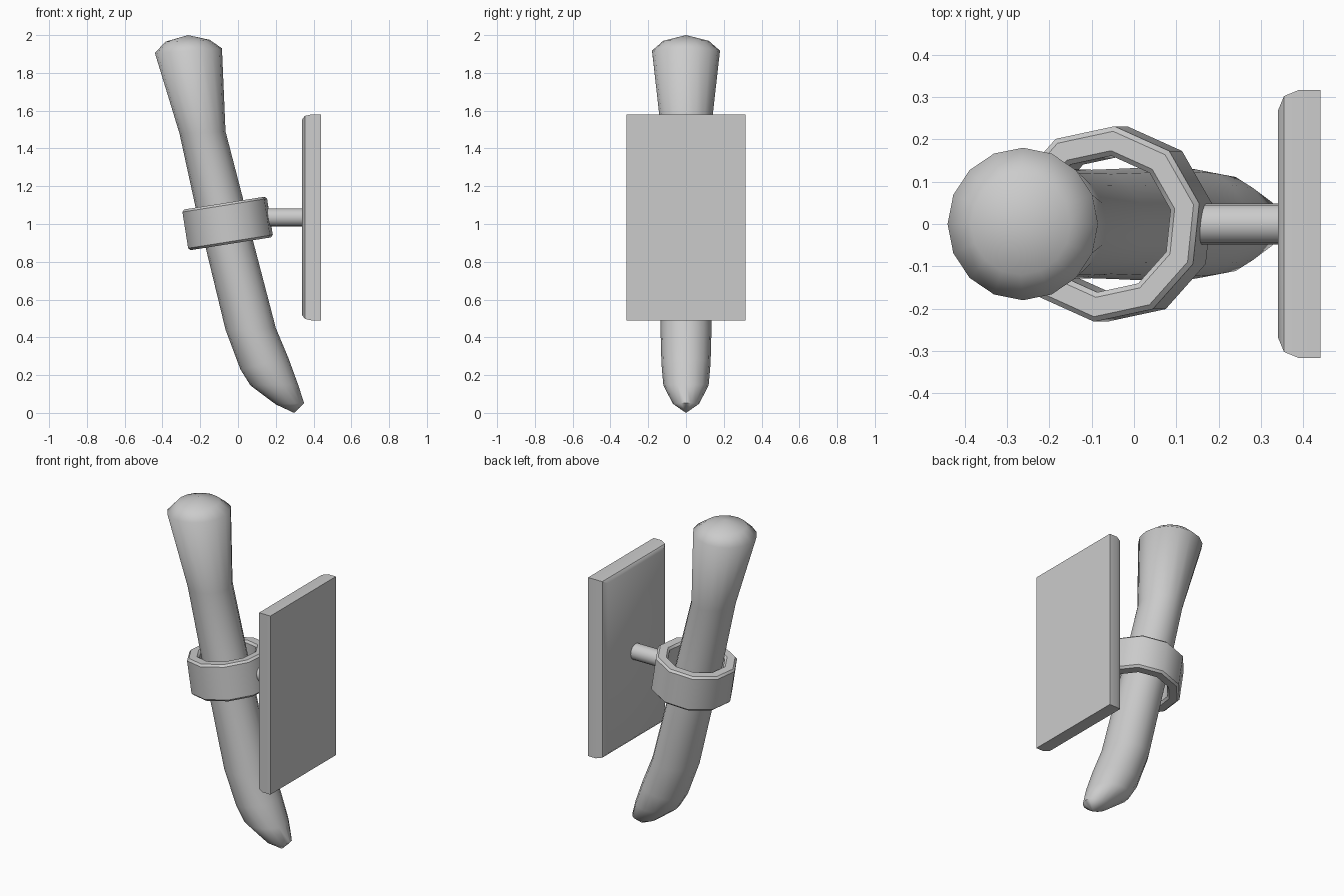
import bpy, bmesh
from math import sin, cos, pi, radians
from mathutils import Matrix, Vector

if "Cube" in bpy.data.objects:
    bpy.data.objects.remove(bpy.data.objects["Cube"])


def finish(bm, name, angle=40):
    bmesh.ops.recalc_face_normals(bm, faces=bm.faces)
    mesh = bpy.data.meshes.new(name)
    bm.to_mesh(mesh)
    bm.free()
    obj = bpy.data.objects.new(name, mesh)
    bpy.context.collection.objects.link(obj)
    bpy.ops.object.select_all(action='DESELECT')
    obj.select_set(True)
    bpy.context.view_layer.objects.active = obj
    bpy.ops.object.shade_smooth_by_angle(angle=radians(angle))
    return obj


def bridge(bm, a, b):
    n = len(a)
    for i in range(n):
        bm.faces.new((a[i], a[(i + 1) % n], b[(i + 1) % n], b[i]))


# Curved torch handle: elliptical rings (left x, z, right x, z, half depth)
RINGS = [
    (-0.385, 1.965, -0.150, 1.975, 0.120),
    (-0.440, 1.905, -0.085, 1.930, 0.180),
    (-0.310, 1.480, -0.066, 1.490, 0.131),
    (-0.225, 1.090, 0.025, 1.140, 0.128),
    (-0.170, 0.870, 0.080, 0.910, 0.130),
    (-0.066, 0.440, 0.200, 0.450, 0.135),
    (0.013, 0.230, 0.267, 0.290, 0.130),
    (0.066, 0.145, 0.318, 0.150, 0.120),
    (0.200, 0.045, 0.350, 0.052, 0.070),
]
SIDES = 16
bm = bmesh.new()
loops = []
for lx, lz, rx, rz, d in RINGS:
    c = Vector(((lx + rx) / 2, 0, (lz + rz) / 2))
    u = Vector(((rx - lx) / 2, 0, (rz - lz) / 2))
    loops.append([bm.verts.new(c + u * cos(t) + Vector((0, d * sin(t), 0)))
                  for t in (2 * pi * i / SIDES for i in range(SIDES))])
for a, b in zip(loops, loops[1:]):
    bridge(bm, a, b)
for loop, tip in ((loops[0], (-0.265, 0, 2.0)), (loops[-1], (0.297, 0, 0.0))):
    v = bm.verts.new(tip)
    for i in range(SIDES):
        bm.faces.new((loop[i], loop[(i + 1) % SIDES], v))
finish(bm, "torch_handle", 60)

# Tilted ten-sided collar with chamfered rims
h, e = 0.109, 0.012
profile = [(0.232, -h + e), (0.232, h - e), (0.220, h), (0.174, h),
           (0.162, h - e), (0.162, -h + e), (0.174, -h), (0.220, -h)]
bm = bmesh.new()
loops = [[bm.verts.new((r * cos(t), r * sin(t), z))
          for t in (radians(12 + 36 * i) for i in range(10))]
         for r, z in profile]
for a, b in zip(loops, loops[1:] + loops[:1]):
    bridge(bm, a, b)
bm.transform(Matrix.Translation((-0.055, 0, 1.003)) @ Matrix.Rotation(radians(-9), 4, 'Y'))
finish(bm, "collar")

# Rod from collar to wall plate
bm = bmesh.new()
bmesh.ops.create_cone(bm, cap_ends=True, segments=16, radius1=0.048,
                      radius2=0.048, depth=0.22)
bm.transform(Matrix.Translation((0.245, 0, 1.035)) @ Matrix.Rotation(pi / 2, 4, 'Y'))
finish(bm, "support_rod")

# Wall plate with its inner edges rounded (bevel is flattened along z)
squash = 0.55
bm = bmesh.new()
bmesh.ops.create_cube(bm, size=1)
bm.transform(Matrix.Diagonal((0.1, 0.632, 1.09 / squash, 1)))
edges = [ed for ed in bm.edges if all(v.co.x < 0 for v in ed.verts)]
bmesh.ops.bevel(bm, geom=edges, offset=0.048, segments=2, profile=0.5, affect='EDGES')
bm.transform(Matrix.Translation((0.39, 0, 1.035)) @ Matrix.Diagonal((1, 1, squash, 1)))
finish(bm, "wall_plate")
